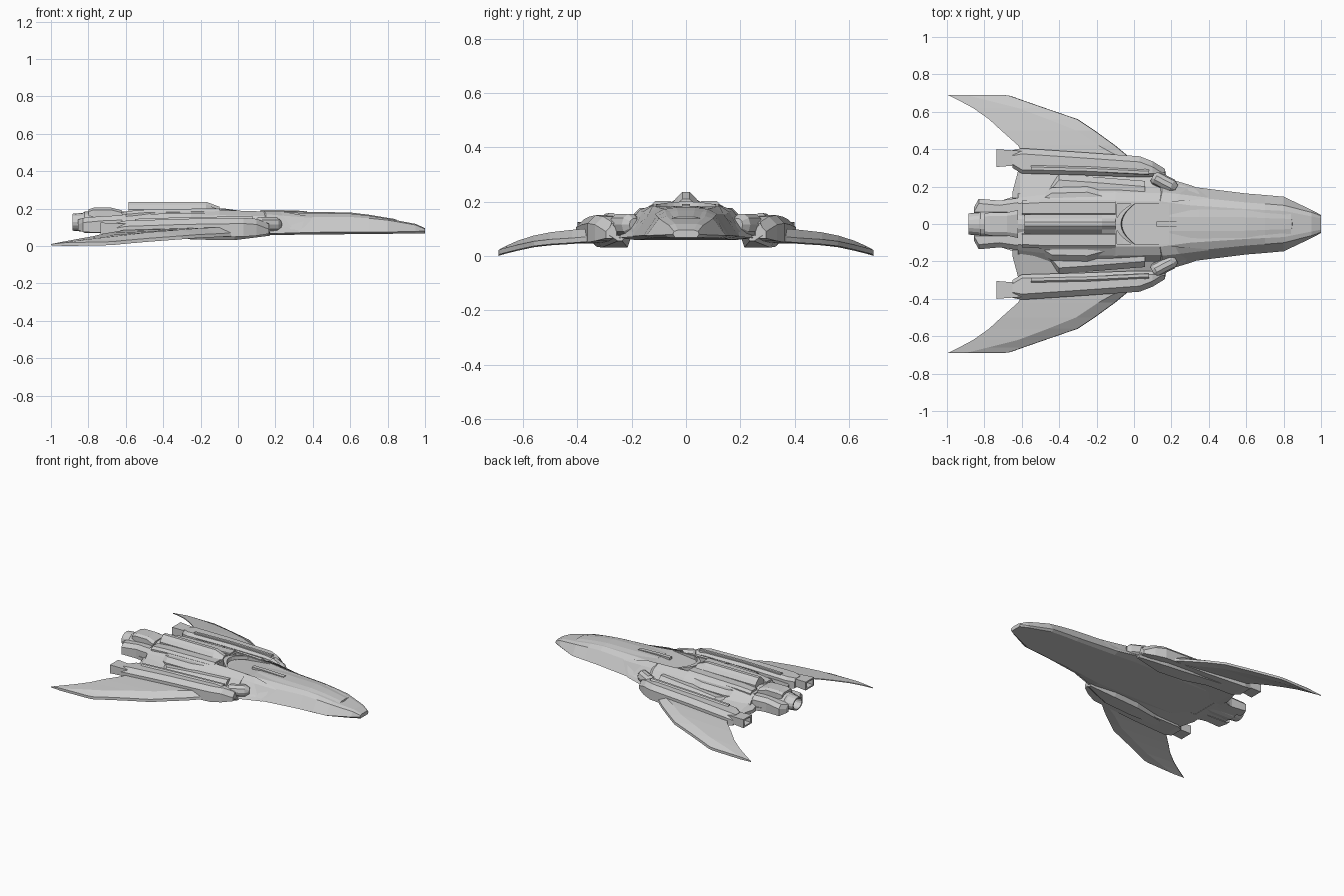
import bpy, bmesh, math

grey = bpy.data.materials.new("light_grey_hull")
grey.diffuse_color = (0.6, 0.6, 0.6, 1)


def loft(name, rings):
    """Skin closed rings of 3D points and cap both ends."""
    bm = bmesh.new()
    vs = [[bm.verts.new(p) for p in r] for r in rings]
    n = len(rings[0])
    for a, b in zip(vs, vs[1:]):
        for i in range(n):
            j = (i + 1) % n
            bm.faces.new((a[i], a[j], b[j], b[i]))
    bm.faces.new(vs[0])
    bm.faces.new(vs[-1])
    bmesh.ops.recalc_face_normals(bm, faces=bm.faces)
    me = bpy.data.meshes.new(name)
    bm.to_mesh(me)
    bm.free()
    me.materials.append(grey)
    ob = bpy.data.objects.new(name, me)
    bpy.context.collection.objects.link(ob)
    return ob


def pair(name, rings):
    """Left and right copies of an off-centre loft."""
    for side, s in (("left", 1), ("right", -1)):
        loft(f"{name}_{side}", [[(x, y * s, z) for x, y, z in r] for r in rings])


def sym(x, half):
    """Full ring from a half profile listed bottom to top."""
    return [(x, y, z) for y, z in half] + [(x, -y, z) for y, z in reversed(half)]


def beam(x, y0, y1, z0, z1, ci=0.02, co=0.03):
    """Six-sided section with chamfered upper edges."""
    return [(x, y0, z0), (x, y1, z0), (x, y1, z1 - co), (x, y1 - co, z1),
            (x, y0 + ci, z1), (x, y0, z1 - ci)]


# main hull: x, bottom, side, shoulder, top (half width, height)
hull = loft("hull", [sym(x, h) for x, *h in (
    (1.0, (.04, .068), (.048, .08), (.044, .09), (.03, .095)),
    (.95, (.065, .067), (.075, .078), (.062, .112), (.04, .118)),
    (.80, (.125, .065), (.146, .075), (.10, .138), (.07, .146)),
    (.70, (.135, .064), (.155, .075), (.108, .148), (.075, .162)),
    (.60, (.14, .063), (.163, .075), (.115, .155), (.08, .173)),
    (.30, (.165, .06), (.20, .072), (.145, .155), (.10, .178)),
    (.15, (.18, .058), (.245, .066), (.165, .16), (.12, .184)),
    (-.10, (.18, .06), (.25, .07), (.17, .165), (.12, .192)),
    (-.45, (.18, .065), (.25, .075), (.16, .155), (.12, .185)),
    (-.62, (.16, .07), (.18, .085), (.14, .14), (.11, .17)))])

# intake ramp sunk into the back of the hull
cut = loft("ramp_cutter", [[(.19, y, .183), (-.06, y, .155), (-.09, y, .155),
                            (-.09, y, .23), (.19, y, .23)] for y in (-.108, .108)])
cut.hide_render = True
cut.hide_set(True)
m = hull.modifiers.new("ramp", "BOOLEAN")
m.object = cut
m.operation = "DIFFERENCE"
m.solver = "EXACT"

# curved hood over the intake mouth
hood = []
for i in range(11):
    t = -1 + i / 5
    x, y, z = -.1 + .1 * t * t, .115 * t, .2 - .012 * t * t
    hood.append([(x, y, z - .025), (x + .035 * (1 - .6 * t * t), y, z - .025),
                 (x + .03 * (1 - .6 * t * t), y, z), (x, y, z)])
loft("intake_hood", hood)

# canopy, windscreen rim and narrow spine strip on the nose
loft("canopy", [sym(x, [(w, z - .03), (w, z), (w * .45, z + .007)]) for x, w, z in (
    (.19, .085, .177), (.35, .085, .176), (.60, .08, .172), (.70, .07, .16), (.84, .06, .137))])
loft("canopy_strip", [sym(x, [(.014, .16), (.014, z)]) for x, z in
                      ((.12, .192), (.22, .192), (.37, .187))])
rim = []
for i in range(9):
    t = -1 + i / 4
    x, z = .84 - .045 * t * t, .139 - .002 * t * t
    rim.append([(x - .012, .09 * t, z - .02), (x + .012, .09 * t, z - .02),
                (x + .006, .09 * t, z + .002), (x - .012, .09 * t, z + .006)])
loft("windscreen_rim", rim)

# armour shell at the neck with a swept front edge
pair("neck_plate", [
    [(.33, .197, .07), (.40, .14, .15), (.39, .135, .156), (.32, .192, .085)],
    [(.31, .205, .07), (.24, .16, .162), (.22, .12, .188), (.28, .2, .09)],
    [(.15, .253, .065), (.15, .17, .17), (.14, .12, .188), (.14, .24, .085)]])

# dorsal spine and the strips beside it
loft("dorsal_spine", [sym(x, [(.05, .16), (.05, .196), (.03, .22 - d), (.012, .236 - d)])
                      for x, d in ((-.585, 0), (-.17, 0), (-.10, .026))])
pair("dorsal_strip", [beam(x, .052, w, .13, z, .004, .016) for x, w, z in
                      ((-.60, .125, .185), (-.50, .13, .194), (-.10, .13, .202))])
pair("shoulder_plate", [beam(x, .12, w, .09, z, .01, .03) for x, w, z in
                        ((-.48, .17, .165), (-.44, .195, .172), (-.25, .2, .176), (-.12, .165, .176))])

# shelf joining hull and nacelles
pair("wing_shelf", [[(x, .10, .068), (x, w, .062), (x, w, .085), (x, .14, z)] for x, w, z in (
    (-.65, .17, .10), (-.61, .32, .12), (-.40, .32, .135), (0, .30, .145), (.14, .26, .14))])
pair("shelf_plate", [beam(x, .16, w, .07, z, .005, .03) for x, w, z in (
    (-.46, .20, .13), (-.40, .265, .135), (-.25, .255, .145), (.06, .23, .155))])

# side nacelles with keels and square nozzles
pair("nacelle", [beam(x, *p) for x, *p in (
    (-.65, .30, .395, .06, .125),
    (-.60, .27, .405, .05, .135),
    (-.30, .262, .385, .045, .145),
    (.03, .25, .362, .05, .15),
    (.10, .25, .335, .055, .145),
    (.165, .255, .295, .065, .12))])
pair("nacelle_keel", [[(x, a, .075), (x, a + .015, z), (x, b - .03, z), (x, b, .075)]
                      for x, a, b, z in ((-.60, .30, .38, .055), (-.22, .215, .36, .034),
                                         (-.02, .20, .34, .031), (.17, .22, .28, .055))])
pair("nacelle_nozzle", [
    [(x, a, z0), (x, b, z0), (x, b, z1), (x, a, z1)] for x, a, b, z0, z1 in (
        (-.60, .315, .39, .07, .12), (-.735, .305, .40, .065, .125),
        (-.735, .317, .388, .075, .115), (-.68, .322, .383, .08, .11))])
pair("nacelle_rail", [beam(x, y, y + .03, .10, z, .004, .01) for x, y, z in (
    (-.55, .285, .145), (-.25, .278, .155), (.08, .262, .158))])

# slanted rounded pods ahead of the nacelles
pod = []
for t, r in ((0, .7), (.12, 1), (.8, 1), (1, .55)):
    cx, cy = .10 + .125 * t, .255 - .065 * t
    pod.append([(cx + .018 * r * math.cos(a), cy + .034 * r * math.cos(a),
                 .115 + .042 * r * math.sin(a))
                for a in (math.tau * i / 10 for i in range(10))])
pair("pod", pod)

# swept wings: y, leading x/z, ridge x/z, trailing x/z, thickness
pair("wing", [[(lx, y, lz), (lx - .004, y, lz + .018), (rx, y, rz), (tx, y, tz), (tx, y, tz - .006),
               (rx, y, min(lz, rz) - .004)]
              for y, lx, lz, rx, rz, tx, tz in (
    (.33, .02, .055, -.03, .105, -.58, .095),
    (.37, -.04, .052, -.10, .10, -.59, .09),
    (.42, -.10, .048, -.19, .096, -.62, .083),
    (.50, -.21, .043, -.31, .087, -.71, .068),
    (.56, -.30, .036, -.46, .075, -.775, .052),
    (.62, -.475, .023, -.62, .056, -.86, .037),
    (.66, -.59, .013, -.78, .038, -.935, .023),
    (.685, -.66, .006, -.88, .025, -.985, .013),
    (.69, -.70, .004, -.92, .018, -1.0, .01))])

# main engine: barrel with hollow nozzle, cap and side blocks
loft("main_engine", [[(x, 1.25 * r * math.cos(a), .127 + r * math.sin(a))
                      for a in (math.tau * i / 16 for i in range(16))]
                     for x, r in ((-.55, .055), (-.66, .06), (-.82, .057), (-.83, .05),
                                  (-.885, .045), (-.885, .037), (-.80, .03))])
loft("engine_cap", [sym(x, [(w, .12), (w, z - .012), (w * .7, z)]) for x, w, z in (
    (-.80, .055, .196), (-.77, .062, .205), (-.68, .062, .205), (-.62, .075, .19))])
pair("engine_block", [beam(x, .06, w, z0, z1, .005, .025) for x, w, z0, z1 in (
    (-.855, .09, .085, .14), (-.83, .135, .075, .15), (-.72, .125, .07, .16), (-.58, .145, .07, .165))])
loft("engine_floor", [sym(x, [(w, z), (w, .095)]) for x, w, z in (
    (-.82, .09, .078), (-.60, .16, .068))])
